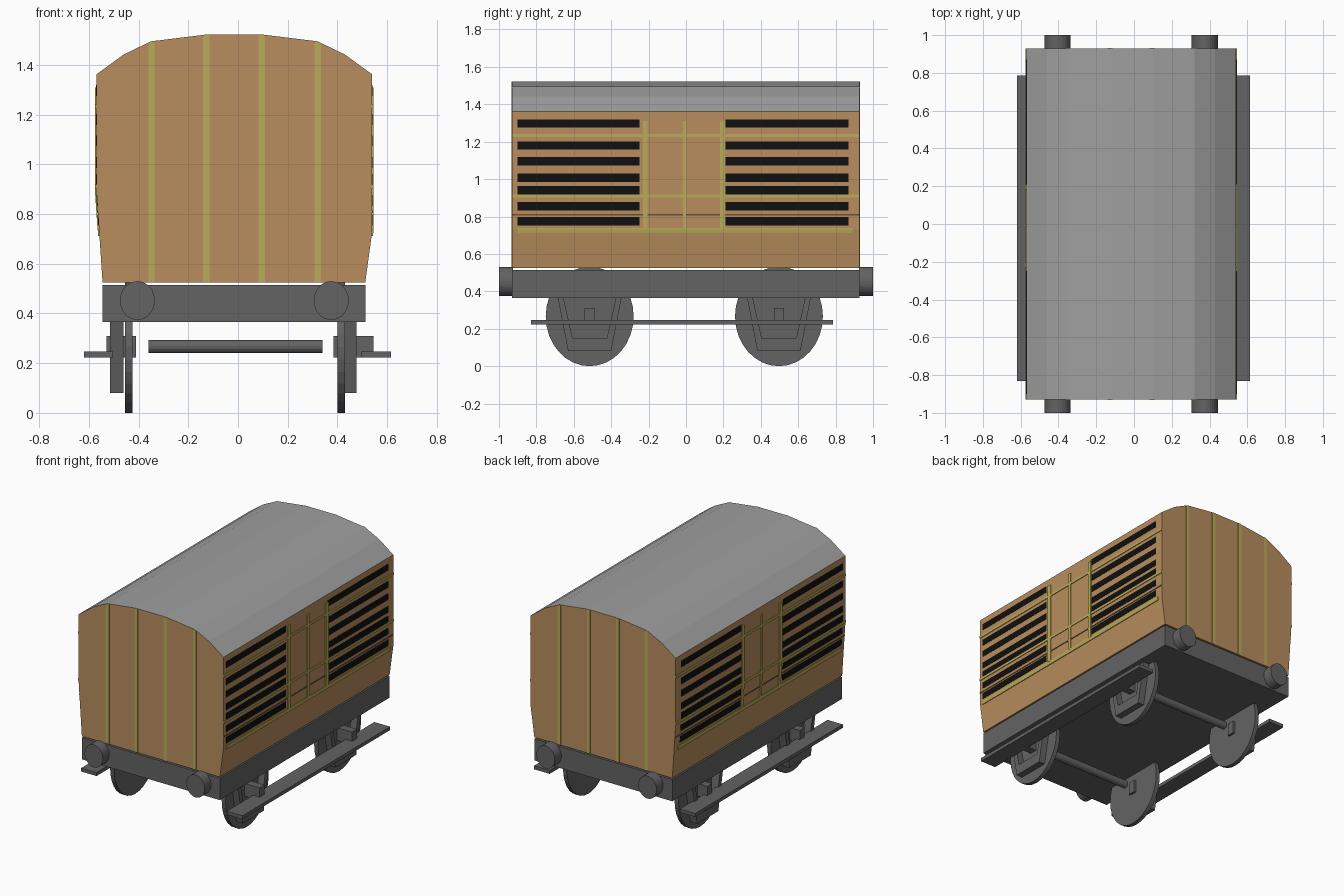
import bpy, bmesh, math
from mathutils import Vector

if "Cube" in bpy.data.objects:
    bpy.data.objects.remove(bpy.data.objects["Cube"])


def material(name, r, g, b):
    m = bpy.data.materials.new(name)
    m.diffuse_color = (r, g, b, 1)
    m.use_nodes = True
    m.node_tree.nodes["Principled BSDF"].inputs["Base Color"].default_value = m.diffuse_color
    return m


TAN = material("tan wood", 0.48, 0.27, 0.112)
ROOF = material("roof grey", 0.35, 0.35, 0.35)
IRON = material("dark iron", 0.125, 0.125, 0.125)
BLACK = material("slat black", 0.005, 0.005, 0.005)
BRASS = material("pale yellow trim", 0.49, 0.41, 0.10)
SEAM = material("seam brown", 0.14, 0.08, 0.035)


def finish(name, bm, *mats):
    bmesh.ops.recalc_face_normals(bm, faces=bm.faces)
    me = bpy.data.meshes.new(name)
    bm.to_mesh(me)
    bm.free()
    for m in mats:
        me.materials.append(m)
    ob = bpy.data.objects.new(name, me)
    bpy.context.collection.objects.link(ob)
    return ob


def prism(name, points, offset, *mats):
    """Extrude a planar outline of 3D points along an offset."""
    bm = bmesh.new()
    face = bm.faces.new([bm.verts.new(p) for p in points])
    new = bmesh.ops.extrude_face_region(bm, geom=[face], use_keep_orig=True)["geom"]
    verts = [v for v in new if isinstance(v, bmesh.types.BMVert)]
    bmesh.ops.translate(bm, verts=verts, vec=Vector(offset))
    return finish(name, bm, *mats)


def box(name, x, y, z, mat):
    pts = [(x[0], y[0], z[0]), (x[1], y[0], z[0]), (x[1], y[1], z[0]), (x[0], y[1], z[0])]
    return prism(name, pts, (0, 0, z[1] - z[0]), mat)


def disc(name, centre, ra, rz, length, axis, mat, n=32):
    """Elliptical cylinder along x or y, starting at centre."""
    pts = []
    for i in range(n):
        a = 2 * math.pi * i / n
        u, w = ra * math.cos(a), rz * math.sin(a)
        d = (0, u, w) if axis == "x" else (u, 0, w)
        pts.append(tuple(c + e for c, e in zip(centre, d)))
    return prism(name, pts, (length, 0, 0) if axis == "x" else (0, length, 0), mat)


# Van body with curved roof
roof = [(-0.57, 1.362), (-0.46, 1.442), (-0.35, 1.495), (-0.13, 1.522),
        (0.10, 1.522), (0.32, 1.495), (0.43, 1.442), (0.54, 1.362)]
outline = roof + [(0.54, 0.73), (0.512, 0.525), (-0.545, 0.525), (-0.57, 0.90)]
body = prism("van_body", [(x, -0.93, z) for x, z in outline], (0, 1.858, 0), TAN, ROOF)
for p in body.data.polygons:
    p.material_index = 1 if p.normal.z > 0.05 else 0


def roof_z(x):
    for (xa, za), (xb, zb) in zip(roof, roof[1:]):
        if xa <= x <= xb:
            return za + (zb - za) * (x - xa) / (xb - xa)


def side_x(s, z):
    if s > 0:
        return 0.54 - max(0, 0.73 - z) * 0.028 / 0.205
    return -0.57 + max(0, 0.90 - z) * 0.025 / 0.375


# End strips, front and back
for end, y, d in (("front", -0.93, -0.003), ("back", 0.928, 0.003)):
    for i, x in enumerate((-0.36, -0.14, 0.083, 0.308)):
        xs = [x] + [p[0] for p in roof if x < p[0] < x + 0.025] + [x + 0.025]
        pts = [(x, y, 0.525)] + [(a, y, roof_z(a) - 0.001) for a in xs] + [(x + 0.025, y, 0.525)]
        prism(f"{end}_end_strip_{i}", pts, (0, d, 0), BRASS)


def side_plate(name, s, y, z, mat, t):
    """Thin plate lying on a body side, bending with its slope."""
    knee = 0.73 if s > 0 else 0.90
    zs = [z[0]] + ([knee] if z[0] < knee < z[1] else []) + [z[1]]
    inner = [(side_x(s, a), y[0], a) for a in zs]
    outer = [(side_x(s, a) + s * t, y[0], a) for a in reversed(zs)]
    prism(name, inner + outer, (0, y[1] - y[0], 0), mat)


# Slats, rails and door battens on both sides
for s, side in ((1, "right"), (-1, "left")):
    for i, z in enumerate((1.298, 1.18, 1.095, 1.007, 0.94, 0.855, 0.775)):
        for y in ((-0.90, -0.248), (0.21, 0.87)):
            side_plate(f"{side}_slat_{i}", s, y, (z - 0.022, z + 0.022), BLACK, 0.002)
    for z, h in ((1.232, 0.008), (0.91, 0.008)):
        side_plate(f"{side}_rail", s, (-0.93, 0.928), (z - h, z + h), BRASS, 0.005)
    side_plate(f"{side}_lower_rail", s, (-0.90, 0.89), (0.712, 0.738), BRASS, 0.005)
    side_plate(f"{side}_seam", s, (-0.93, 0.928), (0.806, 0.814), SEAM, 0.003)
    for y, h in ((-0.218, 0.013), (-0.008, 0.009), (0.195, 0.013)):
        side_plate(f"{side}_door_batten", s, (y - h, y + h), (0.735, 1.31), BRASS, 0.006)

# Underframe
box("underframe", (-0.545, 0.512), (-0.93, 0.928), (0.365, 0.515), IRON)

# Buffers
for x in (-0.405, 0.375):
    for y in (-1.0, 0.925):
        disc("buffer", (x, y, 0.452), 0.07, 0.078, 0.075, "y", IRON)

# Running gear
for yc in (-0.515, 0.497):
    disc("axle", (-0.36, yc, 0.267), 0.027, 0.027, 0.70, "x", IRON, 16)
    for s, wheel_x, iron_x, box_x in ((-1, -0.455, -0.515, (-0.53, -0.41)),
                                      (1, 0.40, 0.43, (0.385, 0.545))):
        disc("wheel", (wheel_x, yc, 0.266), 0.235, 0.266, 0.03, "x", IRON)
        u = [(-0.17, 0.365), (-0.115, 0.08), (0.115, 0.08), (0.17, 0.365),
             (0.14, 0.365), (0.092, 0.15), (-0.092, 0.15), (-0.14, 0.365)]
        prism("axle_guard", [(iron_x, yc + a, z) for a, z in u],
              (0.055 if s < 0 else 0.047, 0, 0), IRON)
        box("axle_box", box_x, (yc - 0.027, yc + 0.027), (0.222, 0.31), IRON)

# Footboards
for x in ((-0.62, -0.503), (0.495, 0.615)):
    box("footboard", x, (-0.83, 0.785), (0.222, 0.246), IRON)
